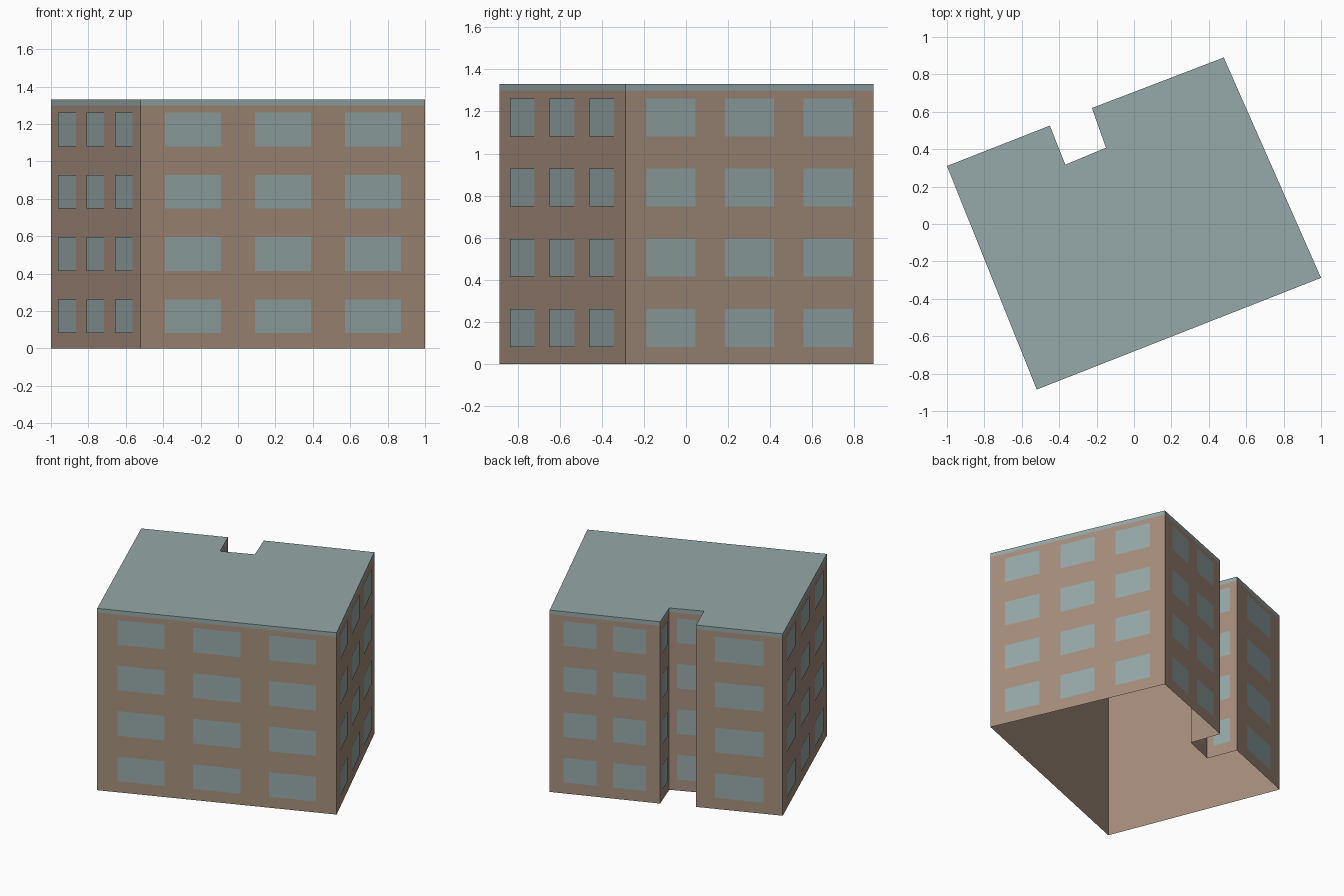
import bpy
import bmesh
from mathutils import Vector

cube = bpy.data.objects.get("Cube")
if cube:
    bpy.data.objects.remove(cube, do_unlink=True)

EAVES, TOP = 1.30, 1.33
WINDOW_HEIGHT, OFFSET = 0.18, 0.003
SILLS = [0.082 + 0.333 * floor for floor in range(4)]

# Corner of the plan, and number of window columns on the wall that starts there
PLAN = [
    ((-0.52, -0.885), 3), ((1.0, -0.288), 3), ((0.48, 0.89), 2), ((-0.225, 0.62), 1),
    ((-0.15, 0.408), 1), ((-0.367, 0.317), 1), ((-0.45, 0.526), 1), ((-1.0, 0.31), 3),
]
# Side margin and window width as fractions of the wall length
LAYOUT = {1: (0.22, 0.56), 2: (0.128, 0.297), 3: (0.085, 0.197)}


def srgb(*rgb):
    return [((c / 255 + 0.055) / 1.055) ** 2.4 for c in rgb] + [1.0]


def material(name, colour):
    mat = bpy.data.materials.new(name)
    mat.use_nodes = True
    mat.diffuse_color = colour
    shader = mat.node_tree.nodes["Principled BSDF"]
    shader.inputs["Base Color"].default_value = colour
    shader.inputs["Roughness"].default_value = 0.9
    return mat


def finish(name, bm, mat):
    mesh = bpy.data.meshes.new(name)
    bm.to_mesh(mesh)
    bm.free()
    mesh.materials.append(mat)
    obj = bpy.data.objects.new(name, mesh)
    bpy.context.collection.objects.link(obj)
    return obj


def add_quad(bm, a, b, low, high):
    points = [(a, low), (b, low), (b, high), (a, high)]
    bm.faces.new([bm.verts.new((p.x, p.y, z)) for p, z in points])


def wall_band(bm, low, high):
    for a, b, _ in walls:
        add_quad(bm, a, b, low, high)
    bmesh.ops.remove_doubles(bm, verts=bm.verts, dist=0.0001)


brown = material("brown wall", srgb(165, 141, 124))
teal = material("grey teal", srgb(150, 168, 168))

corners = [Vector(p) for p, _ in PLAN]
walls = [(corners[i], corners[(i + 1) % len(corners)], PLAN[i][1])
         for i in range(len(corners))]

# Walls: a shell open at the bottom
bm = bmesh.new()
wall_band(bm, 0, EAVES)
finish("walls", bm, brown)

# Roof: flat top with a flush edge band
bm = bmesh.new()
wall_band(bm, EAVES, TOP)
rim = [next(v for v in bm.verts if v.co.z > EAVES + 0.01 and (v.co.xy - c).length < 0.001)
       for c in corners]
bm.faces.new(rim)
finish("roof", bm, teal)

# Windows: thin panes in regular columns on every wall and floor
bm = bmesh.new()
for a, b, columns in walls:
    along = b - a
    out = Vector((along.y, -along.x)).normalized() * OFFSET
    margin, width = LAYOUT[columns]
    pitch = (1 - 2 * margin - width) / max(columns - 1, 1)
    for column in range(columns):
        start = margin + column * pitch
        left = a + along * start + out
        right = a + along * (start + width) + out
        for sill in SILLS:
            add_quad(bm, left, right, sill, sill + WINDOW_HEIGHT)
finish("windows", bm, teal)
